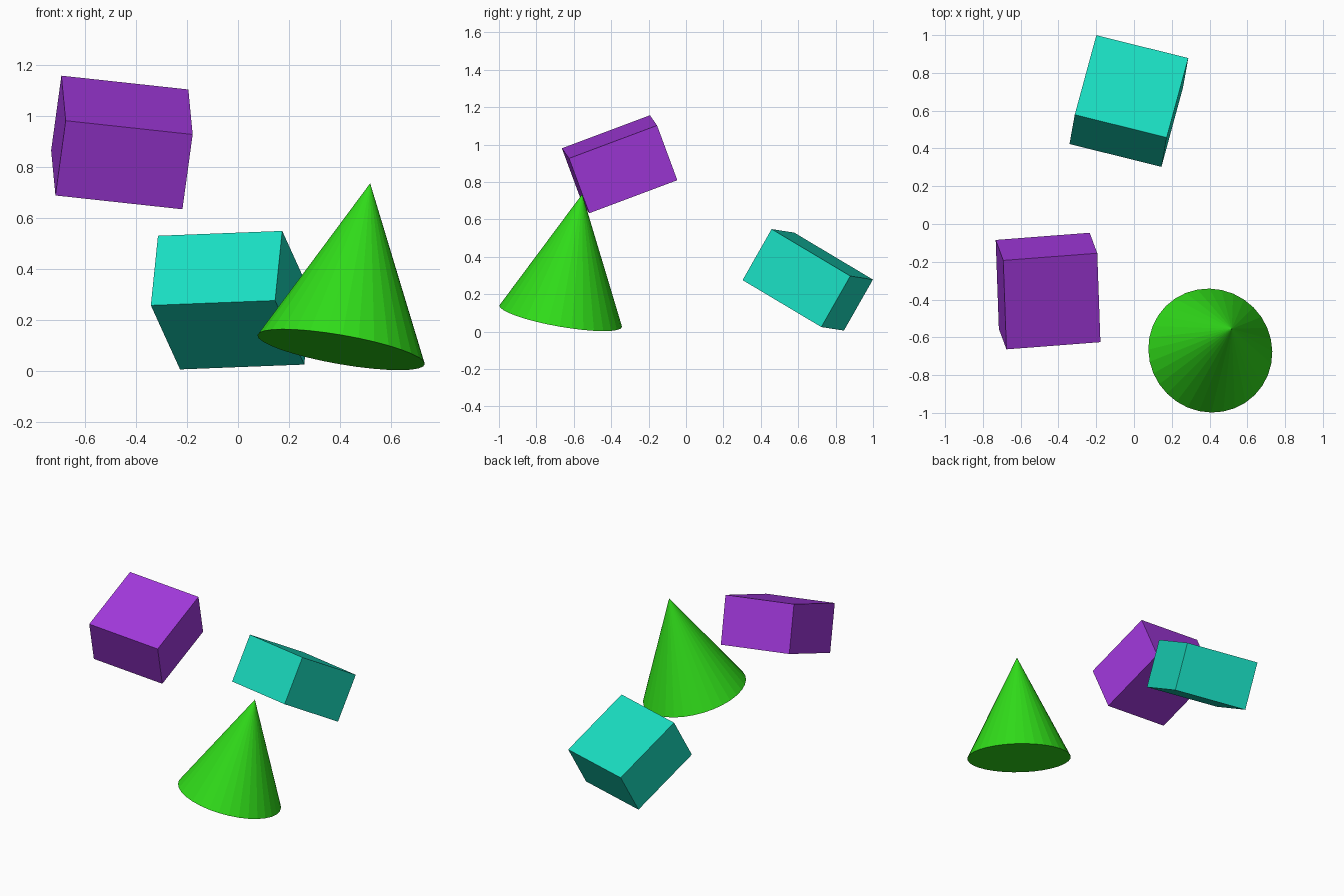
import bpy
from mathutils import Matrix, Vector

if "Cube" in bpy.data.objects:
    bpy.data.objects.remove(bpy.data.objects["Cube"])


def colour(obj, name, rgb):
    mat = bpy.data.materials.new(name)
    mat.diffuse_color = (*rgb, 1)
    mat.use_nodes = True
    mat.node_tree.nodes["Principled BSDF"].inputs["Base Color"].default_value = mat.diffuse_color
    obj.data.materials.append(mat)


def tilted_box(name, centre, x_dir, y_dir, size, rgb):
    """Box with its local x and y edges along the given directions."""
    x = Vector(x_dir).normalized()
    z = x.cross(Vector(y_dir)).normalized()
    y = z.cross(x)
    rot = Matrix((x, y, z)).transposed().to_4x4()
    bpy.ops.mesh.primitive_cube_add(size=1)
    obj = bpy.context.object
    obj.name = name
    obj.matrix_world = Matrix.Translation(centre) @ rot @ Matrix.Diagonal((*size, 1))
    colour(obj, name + "_colour", rgb)


def tilted_cone(name, base, apex, radius, rgb):
    """Flat-shaded cone from a base centre to an apex."""
    base, apex = Vector(base), Vector(apex)
    axis = apex - base
    bpy.ops.mesh.primitive_cone_add(vertices=32, radius1=radius, depth=axis.length)
    obj = bpy.context.object
    obj.name = name
    obj.location = (base + apex) / 2
    obj.rotation_euler = Vector((0, 0, 1)).rotation_difference(axis).to_euler()
    colour(obj, name + "_colour", rgb)


# Two square blocks floating at an angle
tilted_box("purple_block", (-0.455, -0.355, 0.895), (0.497, 0.038, -0.054),
           (-0.021, 0.471, 0.177), (0.502, 0.503, 0.315), (0.36, 0.04, 0.72))
tilted_box("teal_block", (-0.027, 0.651, 0.277), (0.487, -0.121, 0.019),
           (0.113, 0.421, -0.251), (0.502, 0.503, 0.315), (0.01, 0.72, 0.53))

# Leaning cone touching the ground with its rim
tilted_cone("green_cone", (0.404, -0.67, 0.083), (0.518, -0.555, 0.735),
            0.333, (0.03, 0.72, 0.01))
